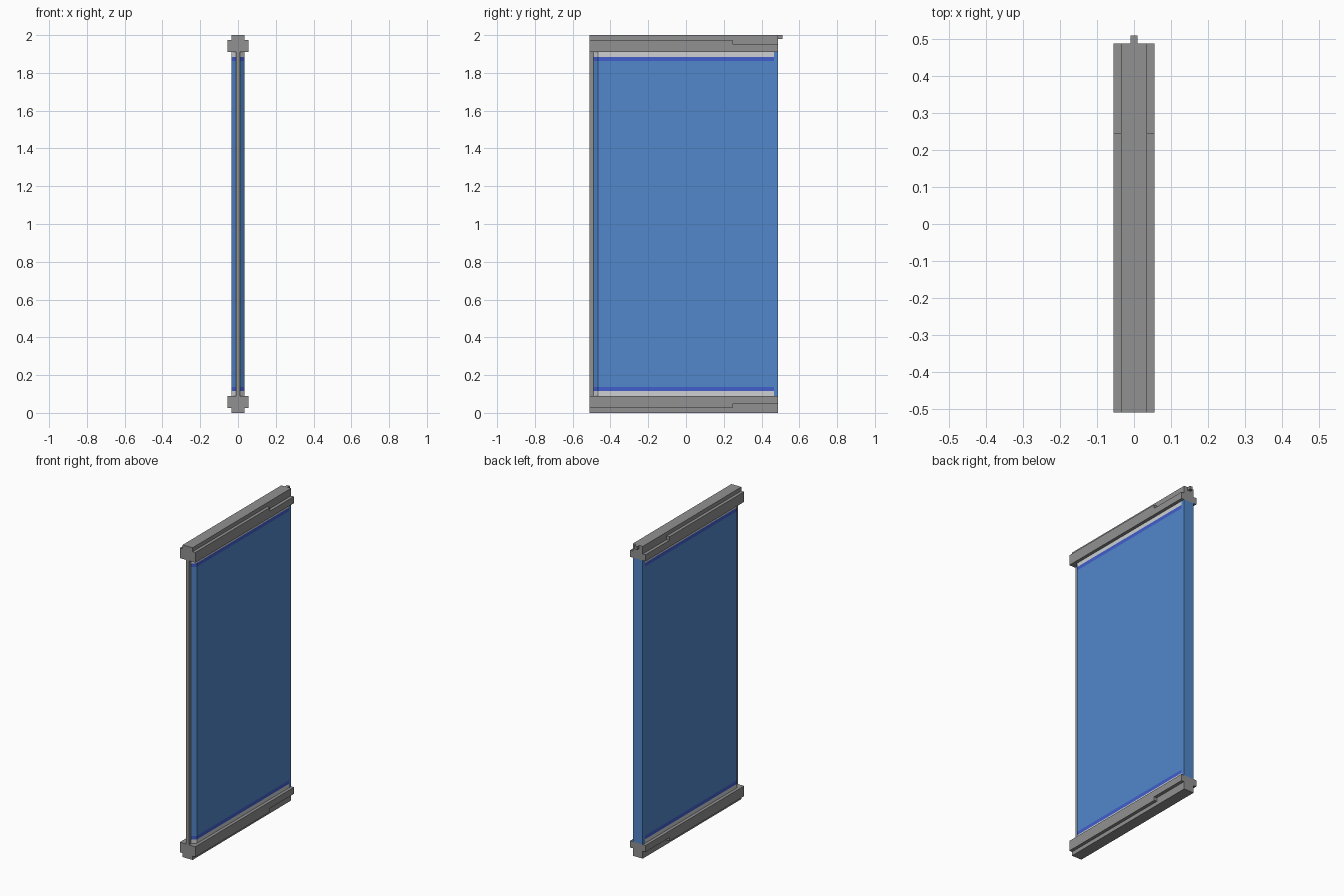
import bpy, bmesh

if "Cube" in bpy.data.objects:
    bpy.data.objects.remove(bpy.data.objects["Cube"])


def material(name, rgb):
    m = bpy.data.materials.new(name)
    m.diffuse_color = (*rgb, 1)
    m.use_nodes = True
    m.node_tree.nodes["Principled BSDF"].inputs["Base Color"].default_value = m.diffuse_color
    return m


GREY = material("rail_grey", (0.283, 0.283, 0.283))
BLUE = material("panel_blue", (0.084, 0.242, 0.597))
DARK = material("deep_blue", (0.053, 0.114, 0.61))
PALE = material("pale_grey", (0.61, 0.63, 0.645))


def finish(name, bm, mats):
    bmesh.ops.recalc_face_normals(bm, faces=bm.faces)
    me = bpy.data.meshes.new(name)
    bm.to_mesh(me)
    bm.free()
    for m in mats:
        me.materials.append(m)
    ob = bpy.data.objects.new(name, me)
    bpy.context.collection.objects.link(ob)
    return ob


def box(name, x, y, z, mat):
    """Box spanning +-x and the given y and z ranges."""
    bm = bmesh.new()
    bmesh.ops.create_cube(bm, size=1)
    for v in bm.verts:
        v.co = (x * 2 * v.co.x, y[v.co.y > 0], z[v.co.z > 0])
    return finish(name, bm, [mat])


def rail(name, flip):
    """Rail with a cross-shaped section, stepped thinner at the back."""
    def zr(a, b):
        return (2 - b, 2 - a) if flip else (a, b)
    box(name + "_core", 0.035, (-0.51, 0.488), zr(0, 0.09), GREY)
    box(name + "_front_flange", 0.055, (-0.51, 0.245), zr(0.025, 0.09), GREY)
    box(name + "_back_flange", 0.055, (0.245, 0.488), zr(0.048, 0.09), GREY)


rail("bottom_rail", False)
rail("top_rail", True)

# Small tab at the back of the top rail
box("top_tab", 0.01, (0.488, 0.51), (1.98, 2.0), GREY)

# Slim front post and blue back post
box("front_post", 0.01, (-0.51, -0.465), (0.09, 1.91), GREY)
box("back_post", 0.035, (0.465, 0.488), (0.09, 1.91), BLUE)

# Panel with chamfered front edge, banded in colour by height
plan = [(-0.01, -0.49), (0.01, -0.49), (0.035, -0.467), (0.035, 0.465),
        (-0.035, 0.465), (-0.035, -0.467)]
levels = [0.09, 0.115, 0.138, 1.862, 1.885, 1.91]
bands = [2, 1, 0, 1, 2]
bm = bmesh.new()
rings = [[bm.verts.new((x, y, z)) for x, y in plan] for z in levels]
for low, high, index in zip(rings, rings[1:], bands):
    for i in range(len(plan)):
        j = (i + 1) % len(plan)
        bm.faces.new((low[i], low[j], high[j], high[i])).material_index = index
for ring in (rings[0], rings[-1]):
    bm.faces.new(ring).material_index = 2
finish("door_panel", bm, [BLUE, DARK, PALE])
